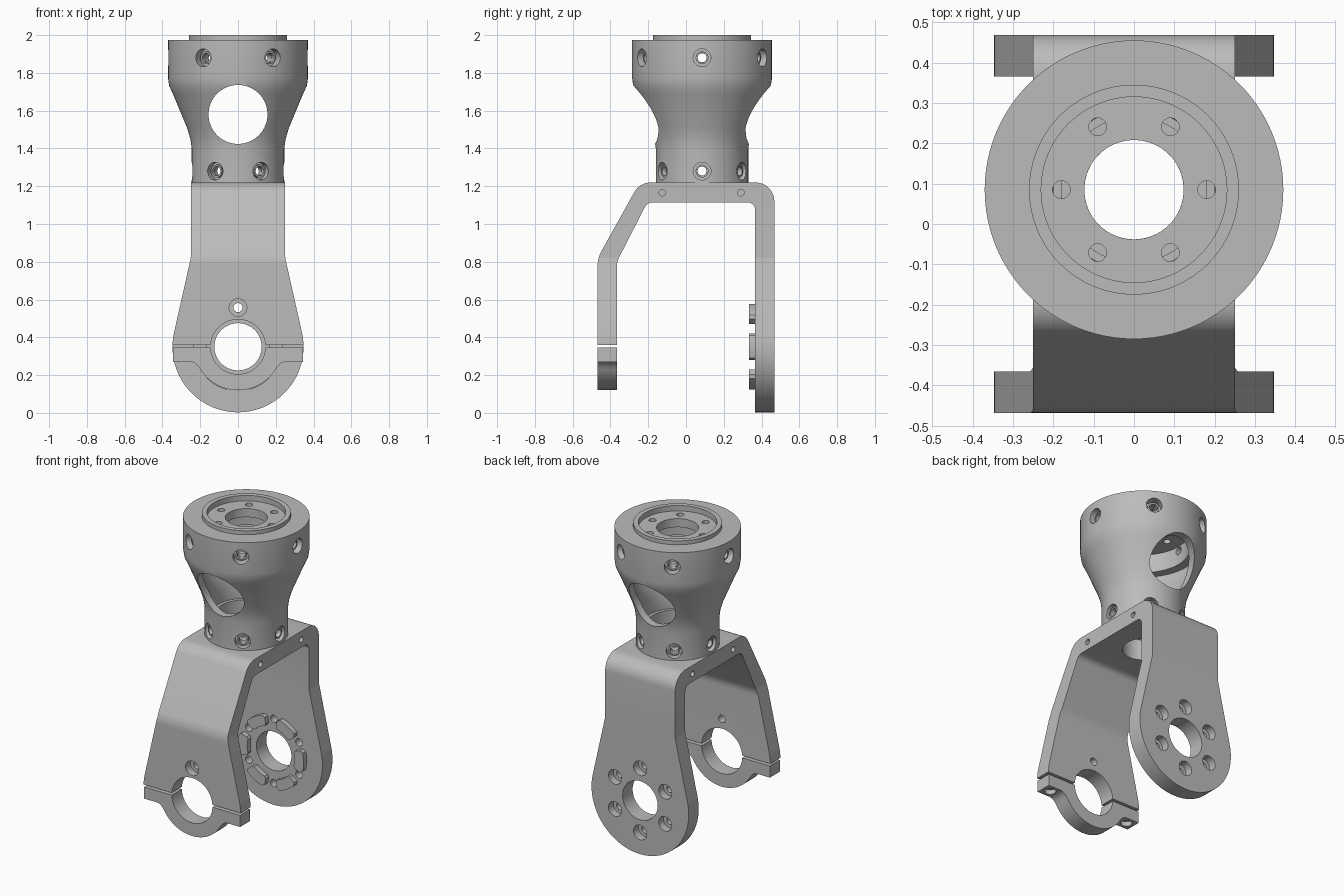
import bpy, bmesh
from math import sin, cos, pi, radians, tan
from mathutils import Matrix, Vector

if "Cube" in bpy.data.objects:
    bpy.data.objects.remove(bpy.data.objects["Cube"], do_unlink=True)

grey = bpy.data.materials.new("machined_grey")
grey.use_nodes = True
grey.diffuse_color = (0.5, 0.5, 0.5, 1)
grey.node_tree.nodes["Principled BSDF"].inputs["Base Color"].default_value = (0.5, 0.5, 0.5, 1)

AXIS_Y = 0.085     # tower axis
HUB = 0.35         # height of the pivot axis
HEX = [i * pi / 3 for i in range(6)]


def make(name, bm):
    bmesh.ops.remove_doubles(bm, verts=bm.verts, dist=1e-5)
    bmesh.ops.recalc_face_normals(bm, faces=bm.faces)
    me = bpy.data.meshes.new(name)
    bm.to_mesh(me)
    bm.free()
    me.materials.append(grey)
    ob = bpy.data.objects.new(name, me)
    bpy.context.collection.objects.link(ob)
    return ob


def lathe(bm, profile, origin, axis, steps=32, closed=False):
    """Revolve (radius, distance) points around an axis through origin."""
    turn = Vector(axis).to_track_quat("Z", "Y").to_matrix().to_4x4()
    place = Matrix.Translation(origin) @ turn
    pts = list(profile) + ([profile[0]] if closed else [])
    rings = []
    for r, t in pts:
        if r == 0:
            rings.append([bm.verts.new(place @ Vector((0, 0, t)))] * steps)
        else:
            rings.append([bm.verts.new(place @ Vector((r * cos(2 * pi * i / steps),
                          r * sin(2 * pi * i / steps), t))) for i in range(steps)])
    for a, b in zip(rings, rings[1:]):
        for i in range(steps):
            j = (i + 1) % steps
            quad = dict.fromkeys((a[i], a[j], b[j], b[i]))
            bm.faces.new(list(quad))


def drill(bm, origin, axis, r, t0, t1, steps=32):
    lathe(bm, [(0, t0), (r, t0), (r, t1), (0, t1)], origin, axis, steps)


def screw_hole(bm, origin, axis, depth, length):
    """Counterbored hole entering at origin; axis points outwards."""
    lathe(bm, [(0, 0.05), (0.047, 0.05), (0.047, -depth), (0.024, -depth),
               (0.024, -length), (0, -length)], origin, axis, 24)


def rounded(points, steps=8):
    """Polygon corners (a, b, radius) turned into filleted outline."""
    out = []
    for i, (a, b, r) in enumerate(points):
        p = Vector((a, b))
        if r == 0:
            out.append(p)
            continue
        u = (Vector(points[i - 1][:2]) - p).normalized()
        v = (Vector(points[(i + 1) % len(points)][:2]) - p).normalized()
        half = u.angle(v) / 2
        centre = p + (u + v).normalized() * r / sin(half)
        s, e = p + u * r / tan(half) - centre, p + v * r / tan(half) - centre
        sweep = s.angle_signed(e)
        for k in range(steps + 1):
            out.append(centre + Matrix.Rotation(-sweep * k / steps, 2) @ s)
    return out


def prism(bm, pts, lo, hi, along):
    """Extrude an outline: along x it lies in yz, along y it lies in xz."""
    def at(p, d):
        return (d, p[0], p[1]) if along == "x" else (p[0], d, p[1])
    a = [bm.verts.new(at(p, lo)) for p in pts]
    b = [bm.verts.new(at(p, hi)) for p in pts]
    bm.faces.new(a)
    bm.faces.new(b[::-1])
    for i in range(len(a)):
        j = (i + 1) % len(a)
        bm.faces.new((a[i], b[i], b[j], a[j]))


def arc(r, start, end, steps, cz=HUB):
    return [(r * cos(t), cz + r * sin(t)) for t in
            (start + (end - start) * i / steps for i in range(steps + 1))]


def boolean(ob, cutter_bm, operation="DIFFERENCE"):
    cutter = make("cutter", cutter_bm)
    cutter.hide_render = True
    mod = ob.modifiers.new("cut", "BOOLEAN")
    mod.operation, mod.object, mod.solver = operation, cutter, "EXACT"
    bpy.context.view_layer.objects.active = ob
    bpy.ops.object.modifier_apply(modifier=mod.name)
    bpy.data.objects.remove(cutter, do_unlink=True)


def smooth(ob):
    bpy.ops.object.select_all(action="DESELECT")
    ob.select_set(True)
    bpy.context.view_layer.objects.active = ob
    bpy.ops.object.shade_smooth_by_angle(angle=radians(30))


# Hollow flared tower with end flanges
bm = bmesh.new()
lathe(bm, [(.245, 1.22), (.245, 1.40), (.252, 1.45), (.27, 1.51), (.345, 1.69), (.364, 1.73),
           (.37, 1.77), (.37, 1.975), (.26, 1.975), (.26, 2), (.23, 2), (.23, 1.965),
           (.123, 1.965), (.123, 1.91), (.27, 1.91), (.27, 1.79), (.325, 1.79), (.325, 1.76),
           (.3, 1.69), (.225, 1.51), (.2, 1.44), (.2, 1.35), (.18, 1.35), (.18, 1.25),
           (.123, 1.25), (.123, 1.22)], (0, AXIS_Y, 0), (0, 0, 1), 96, closed=True)
tower = make("flared_tower", bm)
cut = bmesh.new()
drill(cut, (0, AXIS_Y, 1.58), (0, 1, 0), 0.156, -0.5, 0.5, 64)
for a in HEX:
    d = Vector((cos(a), sin(a), 0))
    c = Vector((0, AXIS_Y, 0))
    screw_hole(cut, c + d * 0.37 + Vector((0, 0, 1.88)), d, 0.055, 0.13)
    screw_hole(cut, c + d * 0.245 + Vector((0, 0, 1.28)), d, 0.04, 0.09)
    drill(cut, c + d * 0.18, (0, 0, 1), 0.022, 1.9, 2.05, 20)
boolean(tower, cut)
smooth(tower)

# Socket screw collars inside the radial holes
bm = bmesh.new()
for a in HEX:
    d = Vector((cos(a), sin(a), 0))
    for r, z in ((0.315, 1.88), (0.205, 1.28)):
        lathe(bm, [(.034, -.003), (.034, .025), (.025, .025), (.025, -.003)],
              Vector((0, AXIS_Y, z)) + d * r, d, 20, closed=True)
smooth(make("screw_collars", bm))

# Fork: bent side profile trimmed by the tapered leg outline
bm = bmesh.new()
prism(bm, rounded([(.468, -.05, 0), (.468, 1.22, .1), (-.245, 1.22, .1), (-.468, .82, .16),
                   (-.468, .36, 0), (-.366, .36, 0), (-.366, .80, .12), (-.205, 1.115, .05),
                   (.366, 1.115, .04), (.366, -.05, 0)]), -0.4, 0.4, "x")
fork = make("fork", bm)
trim = bmesh.new()
shoulder = rounded([(.25, 1.3, 0), (.25, .82, .1), (.34, .42, 0)])
right = [(-p[0], p[1]) for p in shoulder]
outline = shoulder[:-1] + arc(0.347, radians(12.4), radians(-192.4), 64) + right[-2::-1]
prism(trim, outline, -0.7, 0.7, "y")
boolean(fork, trim, "INTERSECT")

cut = bmesh.new()
drill(cut, (0, 0, HUB), (0, 1, 0), 0.125, 0.2, 0.7, 64)
drill(cut, (0, 0, HUB), (0, -1, 0), 0.145, 0.2, 0.7, 64)
drill(cut, (0, AXIS_Y, 0), (0, 0, 1), 0.123, 1.0, 1.3, 64)
screw_hole(cut, (0, -0.468, HUB + 0.207), (0, -1, 0), 0.05, 0.2)
for a in HEX:
    t = a + pi / 6
    screw_hole(cut, (0.207 * cos(t), 0.468, HUB + 0.207 * sin(t)), (0, 1, 0), 0.05, 0.2)
for side in (-1, 1):
    for y in (-0.125, 0.29):
        drill(cut, (side * 0.25, y, 1.166), (side, 0, 0), 0.018, -0.1, 0.05, 20)
    drill(cut, (side * 0.29, -0.417, 0.36), (0, 0, 1), 0.02, -0.05, 0.1, 20)
boolean(fork, cut)
smooth(fork)

# Lower clamp half with bolted ears
bm = bmesh.new()
ear = [(.343, .345), (.343, .27), (.25, .27), (.232, .266), (.217, .254)]
lower = arc(0.235, radians(-30), radians(-150), 40, 0.355)
prism(bm, ear + lower + [(-x, z) for x, z in ear[::-1]], -0.468, -0.366, "y")
clamp = make("clamp_half", bm)
cut = bmesh.new()
drill(cut, (0, 0, HUB), (0, -1, 0), 0.145, 0.2, 0.7, 64)
for side in (-1, 1):
    lathe(cut, [(0, .2), (.034, .2), (.034, .3), (.02, .3), (.02, .4), (0, .4)],
          (side * 0.29, -0.417, 0), (0, 0, 1), 20)
boolean(clamp, cut)
smooth(clamp)

# Six raised drive pads on the inside of the rear leg
bm = bmesh.new()
for a in HEX:
    w, e = radians(18.5), radians(4)
    pad = (arc(.235, a - w + e, a + w - e, 8) + arc(.222, a + w, a + w, 1)[:1]
           + arc(.182, a + w, a + w, 1)[:1] + arc(.168, a + w - e, a - w + e, 8)
           + arc(.182, a - w, a - w, 1)[:1] + arc(.222, a - w, a - w, 1)[:1])
    prism(bm, pad, 0.334, 0.368, "y")
smooth(make("drive_pads", bm))
